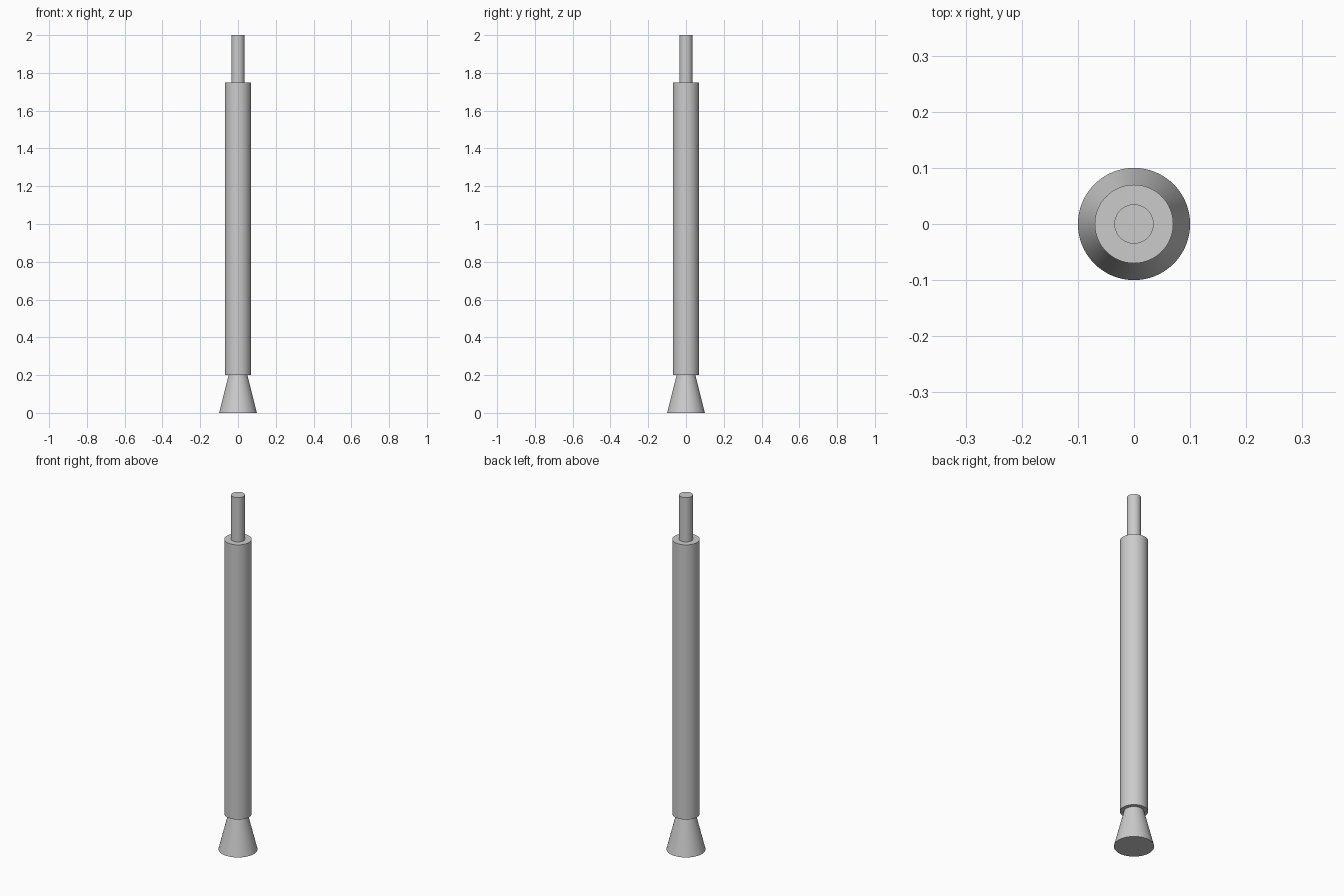
import bpy
import math

cube = bpy.data.objects.get("Cube")
if cube:
    bpy.data.objects.remove(cube, do_unlink=True)

# Single plain grey finish
grey = bpy.data.materials.new("plain grey")
grey.use_nodes = True
colour = (0.6, 0.6, 0.6, 1)
grey.diffuse_color = colour
grey.node_tree.nodes["Principled BSDF"].inputs["Base Color"].default_value = colour


def turned_part(name, bottom, top, radius_bottom, radius_top):
    """Upright round part between two heights, smooth sides and sharp rims."""
    bpy.ops.mesh.primitive_cone_add(
        vertices=64, radius1=radius_bottom, radius2=radius_top,
        depth=top - bottom, location=(0, 0, (bottom + top) / 2))
    part = bpy.context.object
    part.name = name
    part.data.materials.append(grey)
    bpy.ops.object.shade_smooth_by_angle(angle=math.radians(30))
    return part


# Flared foot, main tube and thin rod on top
turned_part("flared_foot", 0, 0.2, 0.1, 0.05)
turned_part("main_tube", 0.2, 1.75, 0.07, 0.07)
turned_part("top_rod", 1.75, 2, 0.035, 0.035)
